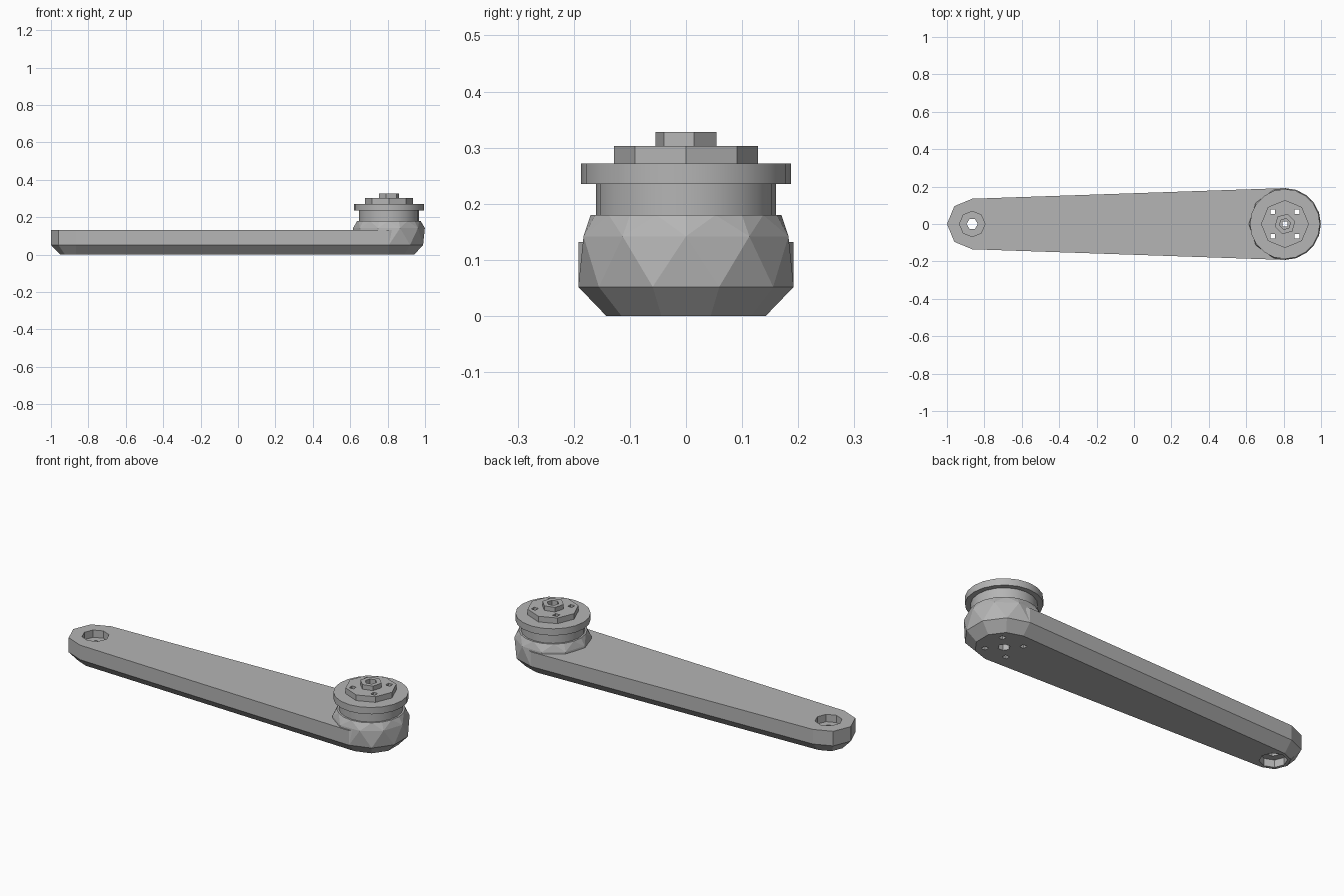
import bpy, bmesh
from math import cos, sin, pi, radians
from mathutils import Vector

if "Cube" in bpy.data.objects:
    bpy.data.objects.remove(bpy.data.objects["Cube"], do_unlink=True)

GREY = (0.46, 0.46, 0.46, 1)
mat = bpy.data.materials.new("grey metal")
mat.use_nodes = True
mat.diffuse_color = GREY
mat.node_tree.nodes["Principled BSDF"].inputs["Base Color"].default_value = GREY

HUB, TIP = 0.807, -0.865      # x of the two pivot axes
HUB_R, TIP_R = 0.192, 0.135


def finish(name, bm):
    bmesh.ops.recalc_face_normals(bm, faces=bm.faces)
    me = bpy.data.meshes.new(name)
    bm.to_mesh(me)
    bm.free()
    ob = bpy.data.objects.new(name, me)
    bpy.context.collection.objects.link(ob)
    me.materials.append(mat)
    return ob


def ring(x, r, z, n, turn=0, y=0):
    return [Vector((x + r * cos(2 * pi * i / n + radians(turn)),
                    y + r * sin(2 * pi * i / n + radians(turn)), z)) for i in range(n)]


def loft(name, rings):
    """Closed solid through matching rings of points."""
    bm = bmesh.new()
    loops = [[bm.verts.new(p) for p in r] for r in rings]
    n = len(loops[0])
    for a, b in zip(loops, loops[1:]):
        for i in range(n):
            j = (i + 1) % n
            bm.faces.new((a[i], a[j], b[j], b[i]))
    bm.faces.new(loops[0][::-1])
    bm.faces.new(loops[-1])
    return finish(name, bm)


def prism(name, x, r, z0, z1, n, turn=0, y=0):
    return loft(name, [ring(x, r, z, n, turn, y) for z in (z0, z1)])


# Arm: tapered link with a faceted end at each pivot and a chamfered underside
def outline(z, inset=0, hub_trim=0):
    pts = []
    for a in range(-90, 91, 36):
        r = HUB_R - inset - (hub_trim if abs(a) < 90 else 0)
        pts.append(Vector((HUB + r * cos(radians(a)), r * sin(radians(a)), z)))
    for a in range(90, 271, 45):
        r = TIP_R - inset
        pts.append(Vector((TIP + r * cos(radians(a)), r * sin(radians(a)), z)))
    return pts


arm = loft("arm", [outline(0, 0.05), outline(0.052), outline(0.132, hub_trim=0.022)])

# Hub body: faceted swelling that twists from the arm end to the round collar
bm = bmesh.new()
for p in (ring(HUB, HUB_R, 0.052, 10, 18) + ring(HUB, HUB_R, 0.142, 10)
          + ring(HUB, 0.17, 0.18, 20)):
    bm.verts.new(p)
bmesh.ops.convex_hull(bm, input=bm.verts)
bmesh.ops.dissolve_limit(bm, angle_limit=0.01, verts=bm.verts, edges=bm.edges)
hub = finish("hub_body", bm)

# Stacked turned parts on the hub
neck = prism("neck", HUB, 0.16, 0.175, 0.24, 20)
flange = prism("flange", HUB, 0.187, 0.235, 0.272, 20)
plate = prism("octagonal_plate", HUB, 0.128, 0.27, 0.303, 8)
nut = prism("hex_nut", HUB, 0.056, 0.301, 0.328, 6, 15)

# Holes: cutters for the tip pivot and for the hub
tip_cuts = [prism("cut", TIP, 0.068, 0.092, 0.2, 8),
            prism("cut", TIP, 0.068, -0.1, 0.04, 8),
            prism("cut", TIP, 0.03, -0.1, 0.2, 6)]
hub_cuts = [prism("cut", HUB, 0.03, 0.29, 0.4, 6, 15),
            prism("cut", HUB, 0.03, -0.1, 0.04, 6),
            prism("cut", HUB, 0.018, -0.1, 0.4, 4, 45)]
hub_cuts += [prism("cut", HUB + 0.065 * sx, 0.018, -0.1, 0.4, 4, 45, 0.065 * sy)
             for sx in (-1, 1) for sy in (-1, 1)]


def drill(ob, cutters):
    bpy.context.view_layer.objects.active = ob
    for c in cutters:
        m = ob.modifiers.new("hole", 'BOOLEAN')
        m.operation, m.solver, m.object = 'DIFFERENCE', 'EXACT', c
        bpy.ops.object.modifier_apply(modifier=m.name)


drill(arm, tip_cuts + hub_cuts)
for part in (hub, neck, flange, plate, nut):
    drill(part, hub_cuts)
for c in tip_cuts + hub_cuts:
    bpy.data.objects.remove(c, do_unlink=True)

# Round parts are smooth, the rest stays faceted
for part in (neck, flange):
    bpy.ops.object.select_all(action='DESELECT')
    part.select_set(True)
    bpy.context.view_layer.objects.active = part
    bpy.ops.object.shade_smooth_by_angle(angle=radians(30))
